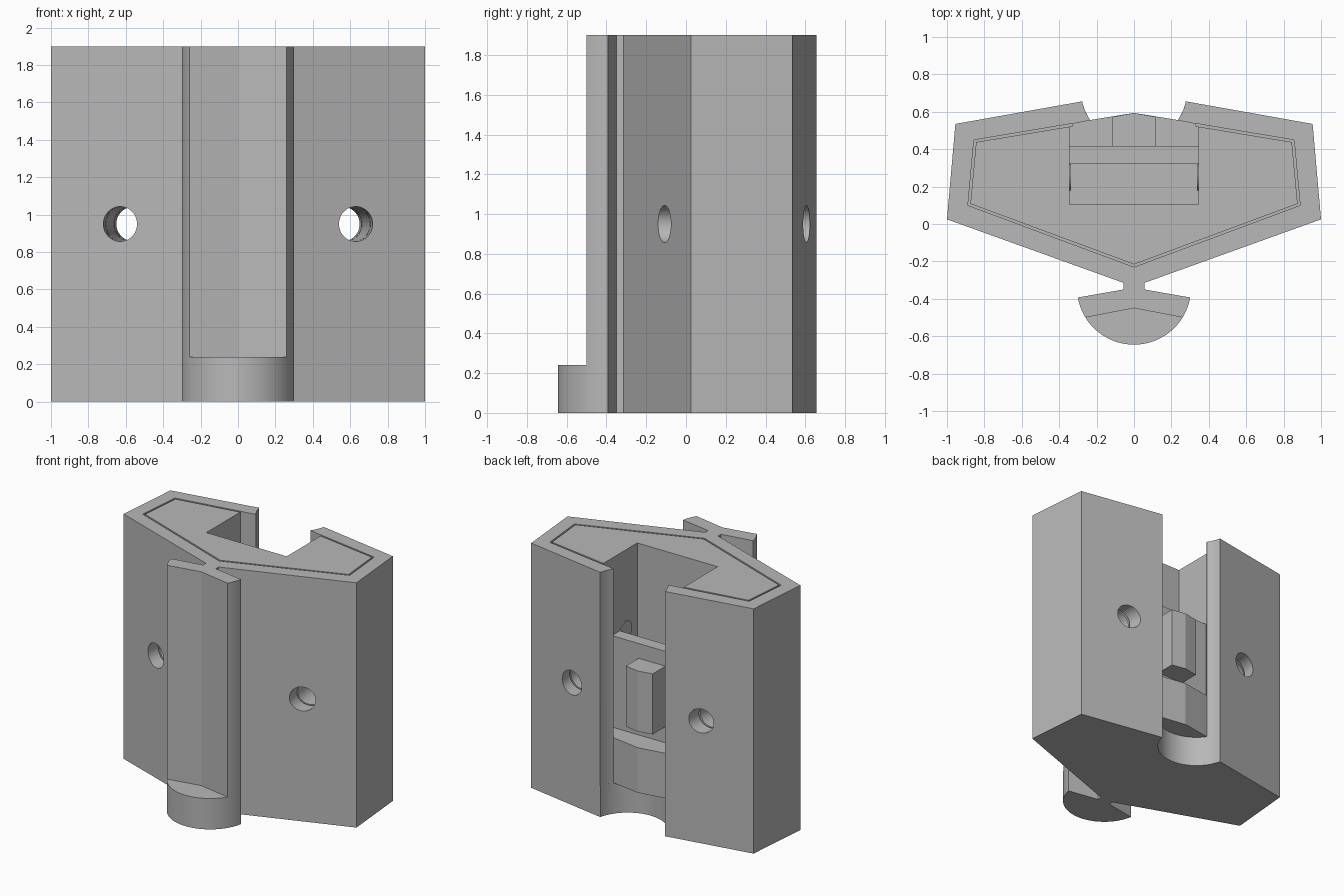
import bpy, bmesh, math
from mathutils import Vector

old = bpy.data.objects.get("Cube")
if old:
    bpy.data.objects.remove(old, do_unlink=True)

grey = bpy.data.materials.new("plain grey")
grey.use_nodes = True
grey.diffuse_color = (0.48, 0.48, 0.48, 1)
grey.node_tree.nodes["Principled BSDF"].inputs["Base Color"].default_value = (0.48, 0.48, 0.48, 1)

HEIGHT, STEP, SHELF, MID = 1.9, 0.24, 0.59, 0.95


def finish(name, bm):
    bmesh.ops.recalc_face_normals(bm, faces=bm.faces)
    mesh = bpy.data.meshes.new(name)
    bm.to_mesh(mesh)
    bm.free()
    mesh.materials.append(grey)
    ob = bpy.data.objects.new(name, mesh)
    bpy.context.collection.objects.link(ob)
    return ob


def prism(name, pts, z0, z1):
    """Extrude a plan outline from z0 up to z1."""
    bm = bmesh.new()
    face = bm.faces.new([bm.verts.new((x, y, z0)) for x, y in pts])
    top = bmesh.ops.extrude_face_region(bm, geom=[face])["geom"]
    verts = [v for v in top if isinstance(v, bmesh.types.BMVert)]
    bmesh.ops.translate(bm, verts=verts, vec=(0, 0, z1 - z0))
    return finish(name, bm)


def rod(name, a, b, radius):
    """Round bar between two points."""
    a, b = Vector(a), Vector(b)
    bm = bmesh.new()
    bmesh.ops.create_cone(bm, cap_ends=True, segments=48, radius1=radius,
                          radius2=radius, depth=(b - a).length)
    bm.transform((b - a).to_track_quat("Z", "Y").to_matrix().to_4x4())
    bmesh.ops.translate(bm, verts=bm.verts, vec=(a + b) / 2)
    return finish(name, bm)


def mirrored(half):
    """Close a right-hand outline with its mirror image."""
    return half + [(-x, y) for x, y in reversed(half) if abs(x) > 1e-6]


def arc(cy, r, a0, a1, n):
    return [(r * math.cos(math.radians(a0 + (a1 - a0) * i / n)),
             cy + r * math.sin(math.radians(a0 + (a1 - a0) * i / n))) for i in range(n + 1)]


def cut(target, cutter):
    cutter.hide_render = True
    mod = target.modifiers.new("cut", "BOOLEAN")
    mod.operation, mod.solver, mod.object = "DIFFERENCE", "EXACT", cutter
    bpy.context.view_layer.objects.active = target
    bpy.ops.object.modifier_apply(modifier=mod.name)
    bpy.data.objects.remove(cutter, do_unlink=True)


def box_outline(x, y0, y1):
    return [(x, y0), (x, y1), (-x, y1), (-x, y0)]


# Housing with the neck and tall front rail
rail_edge = arc(-0.34, 0.305, -10, -31.6, 6)
housing = prism("housing", mirrored(
    [(0, 0.705), (0.955, 0.535), (1, 0.025), (0.055, -0.315), (0.055, -0.35)]
    + rail_edge + [(0, -0.45)]), 0, HEIGHT)

# Half-round foot of the rail
foot = prism("rail_foot", mirrored(
    [(0, -0.44)] + arc(-0.34, 0.305, -31.6, -90, 18)), 0, STEP)

# Rear socket: narrow mouth above, full round at the base
mouth = arc(0.716, 0.284, -12, -34.3, 6)
cut(housing, prism("mouth_cutter", mirrored(
    [(0, 0.9), (0.278, 0.9)] + mouth + [(0, 0.594)]), STEP, 2))
cut(housing, prism("socket_cutter", arc(0.716, 0.284, 0, 352.5, 47), -0.1, STEP))

# Deep recess behind the two rear arms
cut(housing, prism("recess_cutter", mirrored(
    [(0.345, 0.105), (0.345, 0.532), (0.235, 0.554), (0.2, 0.62)]), SHELF, 2))

# Thin seam around the insert
outer = [(0.33, 0.537), (0.856, 0.449), (0.888, 0.1), (0, -0.23)]
inner = [(0.33, 0.523), (0.844, 0.438), (0.875, 0.108), (0, -0.216)]
cut(housing, prism("seam_cutter", mirrored(outer) + mirrored(inner)[::-1], 0.1, 2))

# Bolt holes and small wall bosses, one pair each side
for side, label in ((1, "left"), (-1, "right")):
    cut(housing, rod("hole_cutter", (side * 0.655, -0.35, MID), (side * 0.53, 0.85, MID), 0.093))
    rod(label + "_boss", (side * 0.35, 0.25, 1.28), (side * 0.337, 0.25, 1.28), 0.07)

# Latch plate and its catch
prism("latch_plate", box_outline(0.345, 0.32, 0.417), SHELF, 1.3)
prism("latch_catch", mirrored(
    [(0.115, 0.41), (0.115, 0.573), (0, 0.594)]), MID - 0.235, MID + 0.235)

# Smooth the round parts and keep hard edges
for ob in bpy.context.collection.objects:
    if ob.type == "MESH" and grey.name in ob.data.materials:
        bpy.ops.object.select_all(action="DESELECT")
        ob.select_set(True)
        bpy.context.view_layer.objects.active = ob
        bpy.ops.object.shade_smooth_by_angle(angle=math.radians(9))
